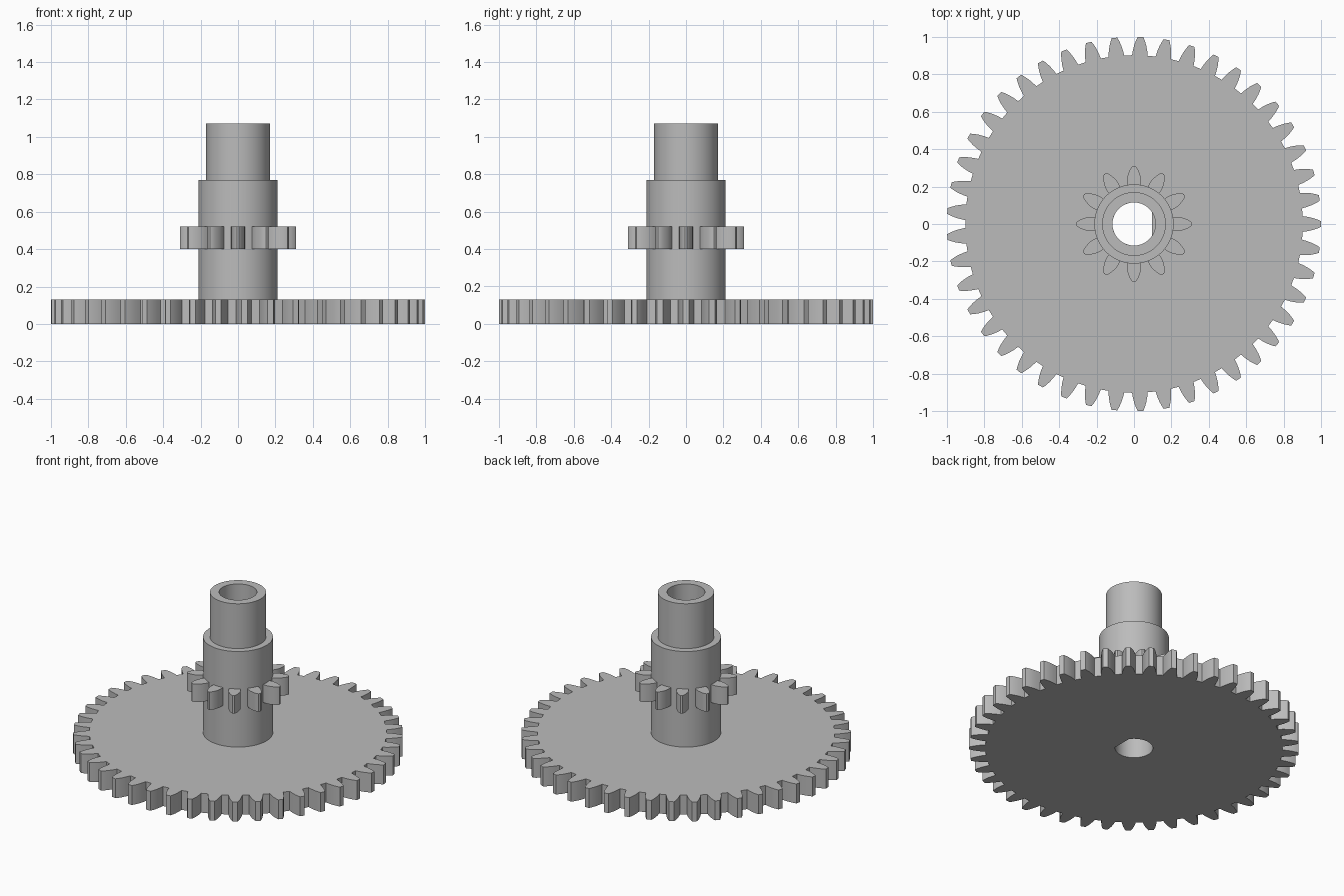
import bpy
import bmesh
from math import sin, cos, pi, acos, tau

cube = bpy.data.objects.get("Cube")
if cube:
    bpy.data.objects.remove(cube, do_unlink=True)

# One plain grey for the whole part
GREY = (0.5, 0.5, 0.5, 1.0)
grey = bpy.data.materials.new("grey plastic")
grey.use_nodes = True
grey.diffuse_color = GREY
grey.node_tree.nodes["Principled BSDF"].inputs["Base Color"].default_value = GREY


def polar(r, a):
    return (r * cos(a), r * sin(a))


def circle(r, n=96):
    return [polar(r, tau * i / n) for i in range(n)]


def d_hole(r, flat, n=64):
    """Circle cut off by a flat on the +x side."""
    a = acos(flat / r)
    return [polar(r, a + (tau - 2 * a) * i / n) for i in range(n + 1)]


def gear(teeth, flank, root_steps=1):
    """Gear outline; flank lists (radius, half width) from root to tip."""
    pts = []
    half = [(r, w / r) for r, w in flank]
    root, root_angle = half[0]
    gap = tau / teeth - 2 * root_angle
    for i in range(teeth):
        mid = tau * i / teeth
        pts += [polar(r, mid - a) for r, a in half]
        pts += [polar(r, mid + a) for r, a in reversed(half)]
        pts += [polar(root, mid + root_angle + gap * k / root_steps)
                for k in range(1, root_steps)]
    return pts


def ring_prism(name, outer, inner, z0, z1):
    """Extruded plate between an outer and an inner outline."""
    bm = bmesh.new()
    edges = []
    for loop in (outer, inner):
        vs = [bm.verts.new((x, y, z0)) for x, y in loop]
        edges += [bm.edges.new((v, vs[i - 1])) for i, v in enumerate(vs)]
    bmesh.ops.triangle_fill(bm, edges=edges, use_beauty=True, use_dissolve=False)
    ext = bmesh.ops.extrude_face_region(bm, geom=bm.faces[:], use_keep_orig=True)
    top = [g for g in ext["geom"] if isinstance(g, bmesh.types.BMVert)]
    bmesh.ops.translate(bm, verts=top, vec=(0, 0, z1 - z0))
    bmesh.ops.recalc_face_normals(bm, faces=bm.faces)
    mesh = bpy.data.meshes.new(name)
    bm.to_mesh(mesh)
    bm.free()
    mesh.materials.append(grey)
    obj = bpy.data.objects.new(name, mesh)
    bpy.context.collection.objects.link(obj)
    bpy.ops.object.select_all(action='DESELECT')
    obj.select_set(True)
    bpy.context.view_layer.objects.active = obj
    bpy.ops.object.shade_smooth_by_angle(angle=pi / 7)
    return obj


BORE = 0.115
keyed = d_hole(BORE, 0.095)

# Large gear wheel
wheel_flank = [(0.902, 0.042), (0.93, 0.038), (0.96, 0.031), (0.985, 0.022), (1.0, 0.015)]
ring_prism("gear_wheel", gear(45, wheel_flank), keyed, 0, 0.13)

# Stepped hollow shaft: keyed bore below, round bore above
ring_prism("lower_shaft", circle(0.212), keyed, 0.13, 0.77)
ring_prism("upper_shaft", circle(0.17), circle(BORE), 0.77, 1.07)

# Small pinion around the shaft
pinion_flank = [(0.207, 0.034), (0.235, 0.037), (0.26, 0.034), (0.285, 0.025),
                (0.302, 0.015), (0.31, 0.006)]
ring_prism("pinion", gear(12, pinion_flank, 6), circle(0.2), 0.4, 0.52)
